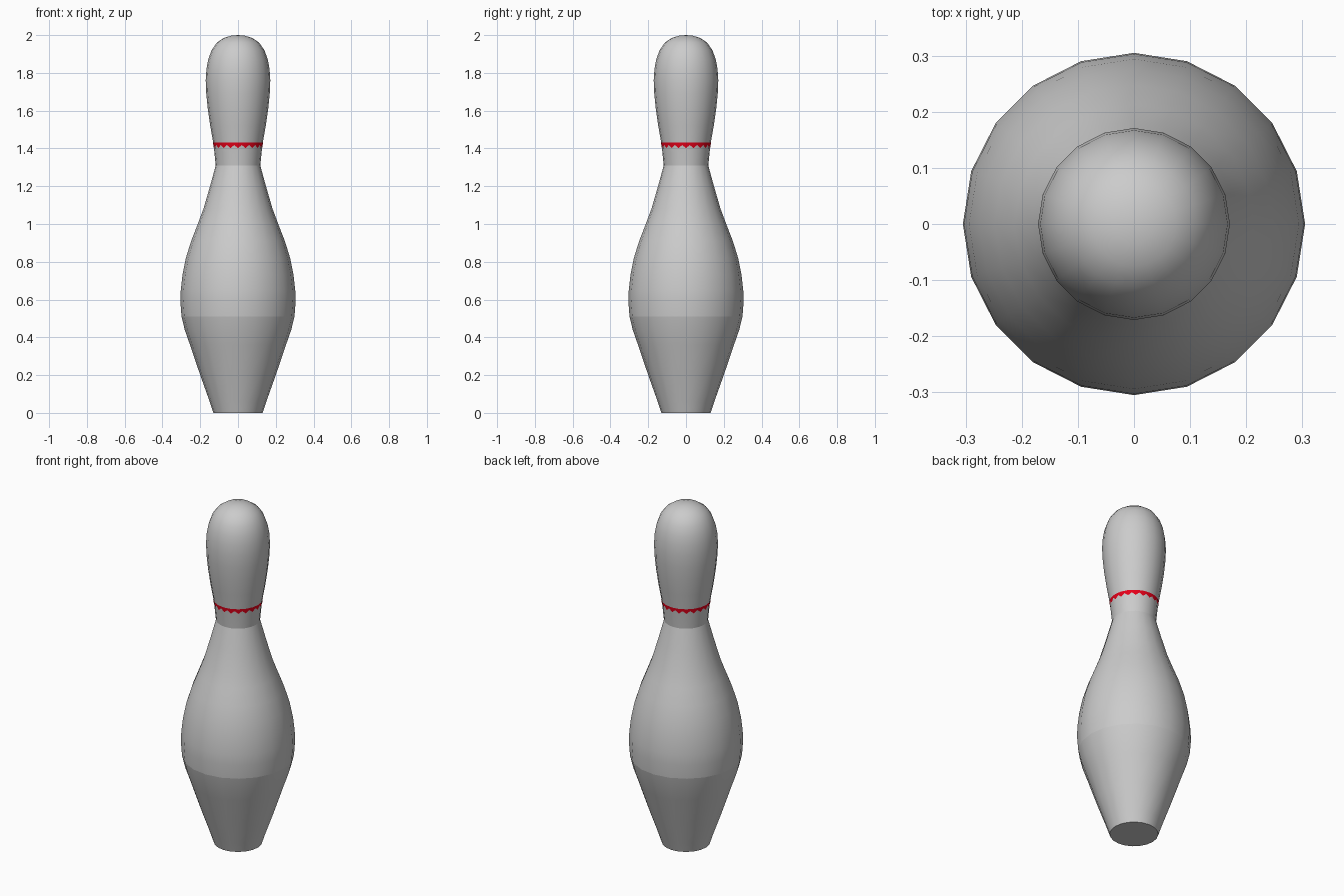
import bpy, bmesh, math

if "Cube" in bpy.data.objects:
    bpy.data.objects.remove(bpy.data.objects["Cube"])

SIDES = 20


def lathe(name, profile, cap_bottom=False, cap_top=False):
    """Revolve (radius, z) points around z."""
    bm = bmesh.new()
    rings = []
    for r, z in profile:
        if r == 0:
            rings.append([bm.verts.new((0, 0, z))] * SIDES)
        else:
            rings.append([bm.verts.new((r * math.cos(2 * math.pi * i / SIDES),
                                        r * math.sin(2 * math.pi * i / SIDES), z))
                          for i in range(SIDES)])
    for a, b in zip(rings, rings[1:]):
        for i in range(SIDES):
            j = (i + 1) % SIDES
            quad = [a[i], a[j], b[j], b[i]]
            bm.faces.new(list(dict.fromkeys(quad)))
    if cap_bottom:
        bm.faces.new(rings[0][::-1])
    return finish(name, bm)


def finish(name, bm):
    mesh = bpy.data.meshes.new(name)
    bm.to_mesh(mesh)
    bm.free()
    ob = bpy.data.objects.new(name, mesh)
    bpy.context.collection.objects.link(ob)
    bpy.ops.object.select_all(action='DESELECT')
    ob.select_set(True)
    bpy.context.view_layer.objects.active = ob
    bpy.ops.object.shade_smooth_by_angle(angle=math.radians(35))
    return ob


# Tapered foot of the pin, closed underneath
lathe("lower_body", [(0.13, 0), (0.15, 0.06), (0.20, 0.20), (0.254, 0.36),
                     (0.282, 0.44), (0.299, 0.51)], cap_bottom=True)

# Belly narrowing up to the throat
lathe("belly", [(0.299, 0.51), (0.305, 0.59), (0.303, 0.65), (0.294, 0.73),
                (0.276, 0.82), (0.248, 0.91), (0.213, 1.0), (0.183, 1.08),
                (0.148, 1.20), (0.118, 1.31)])

# Neck and rounded head
lathe("neck_and_head", [(0.118, 1.31), (0.127, 1.40), (0.131, 1.43), (0.147, 1.52),
                        (0.16, 1.61), (0.168, 1.69), (0.171, 1.76), (0.167, 1.82),
                        (0.158, 1.87), (0.14, 1.92), (0.112, 1.96), (0.075, 1.985),
                        (0.036, 1.997), (0, 2.0)])

# Thin red stripe with a toothed lower edge, just proud of the neck
bm = bmesh.new()
top, low = [], []
count = SIDES * 2
for i in range(count):
    a = 2 * math.pi * i / count
    tooth = i % 2 == 0
    k = 1 if tooth else math.cos(math.pi / SIDES)
    z = 1.402 if tooth else 1.418
    for ring, r, h in ((top, 0.1325, 1.431), (low, 0.1285 + (z - 1.402) * 0.13, z)):
        ring.append(bm.verts.new((r * k * math.cos(a), r * k * math.sin(a), h)))
for i in range(count):
    j = (i + 1) % count
    bm.faces.new((low[i], low[j], top[j], top[i]))
stripe = finish("red_stripe", bm)
red = bpy.data.materials.new("stripe_red")
red.diffuse_color = (0.8, 0.0, 0.01, 1)
red.use_nodes = True
red.node_tree.nodes["Principled BSDF"].inputs["Base Color"].default_value = red.diffuse_color
stripe.data.materials.append(red)
